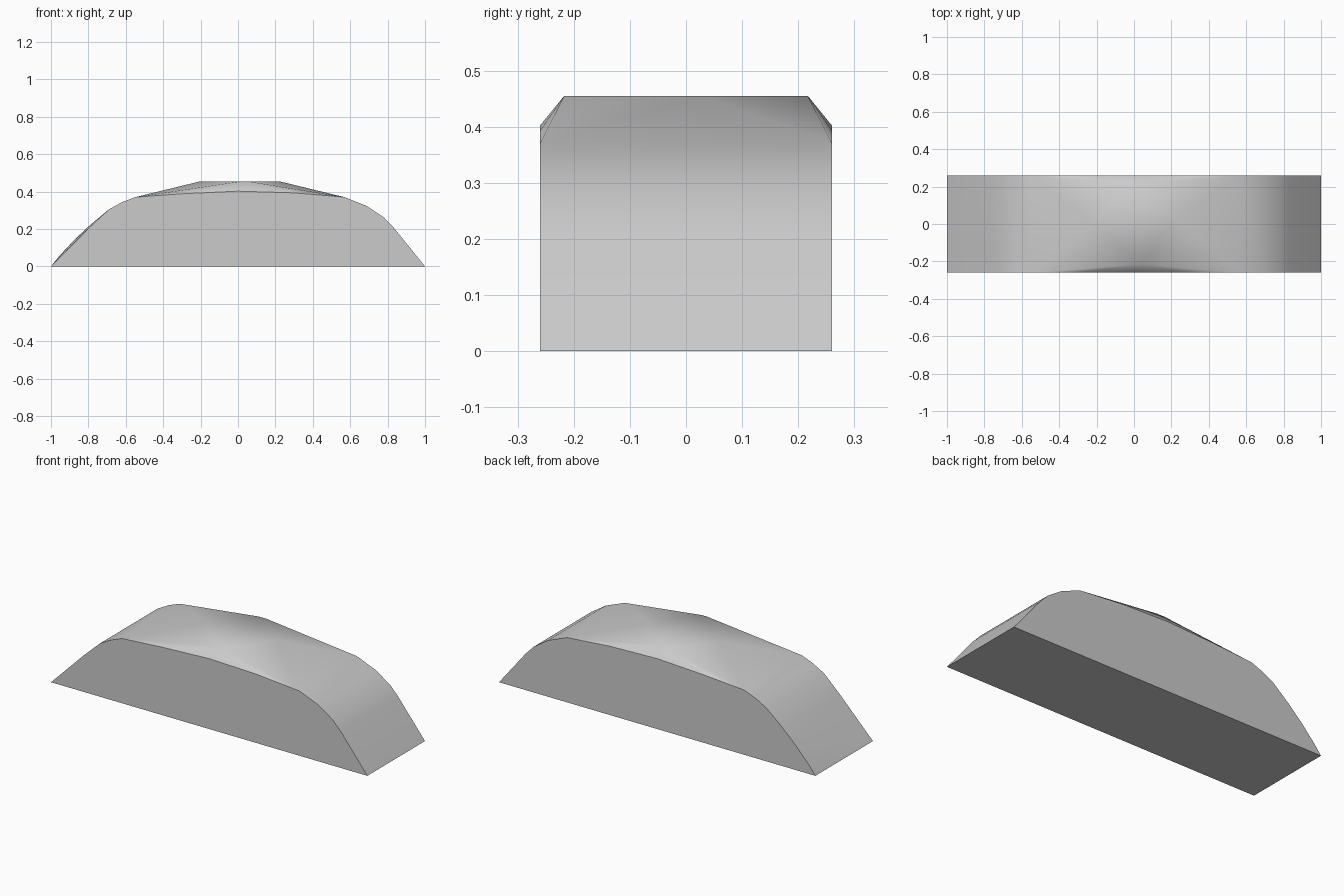
import bpy, bmesh

cube = bpy.data.objects.get("Cube")
if cube:
    bpy.data.objects.remove(cube, do_unlink=True)

# Stone colour
grey = bpy.data.materials.new("light_grey")
grey.use_nodes = True
colour = (0.6, 0.6, 0.6, 1)
grey.diffuse_color = colour
grey.node_tree.nodes["Principled BSDF"].inputs["Base Color"].default_value = colour

# Wall outlines (x, z): shared crown and right end, differing left ends
HALF_DEPTH = 0.26
TOP = 0.455
crown = [(-0.69, 0.305), (-0.62, 0.343), (-0.55, 0.37), (-0.3, 0.388), (0, 0.402),
         (0.3, 0.393), (0.57, 0.37), (0.69, 0.322), (0.78, 0.262), (0.83, 0.21), (1, 0)]
front_left = [(-1, 0), (-0.79, 0.212)]
back_left = [(-1, 0), (-0.96, 0.05), (-0.88, 0.137), (-0.79, 0.222)]

# Raised flat on the crown, a diamond with blunted front and back tips
raised = [(-0.2, 0), (0.02, -0.217), (0.05, -0.217), (0.22, 0.03), (0.03, 0.217), (-0.02, 0.217)]

bm = bmesh.new()
for left, y in ((front_left, -HALF_DEPTH), (back_left, HALF_DEPTH)):
    for x, z in left + crown:
        bm.verts.new((x, y, z))
for x, y in raised:
    bm.verts.new((x, y, TOP))
bmesh.ops.convex_hull(bm, input=bm.verts[:])
bmesh.ops.dissolve_limit(bm, angle_limit=0.005, verts=bm.verts[:], edges=bm.edges[:])
bmesh.ops.recalc_face_normals(bm, faces=bm.faces[:])


def is_wall(face):
    return abs(face.normal.y) > 0.99 or face.normal.z < -0.9


# Smooth crown, crisp walls, base and blunted tips
for face in bm.faces:
    face.smooth = not is_wall(face)
for edge in bm.edges:
    tip = all(v.co.z > TOP - 0.001 and abs(v.co.y) > 0.2 for v in edge.verts)
    edge.smooth = not (tip or any(is_wall(f) for f in edge.link_faces))

mesh = bpy.data.meshes.new("arched_block")
bm.to_mesh(mesh)
bm.free()
mesh.materials.append(grey)
block = bpy.data.objects.new("arched_block", mesh)
bpy.context.collection.objects.link(block)
